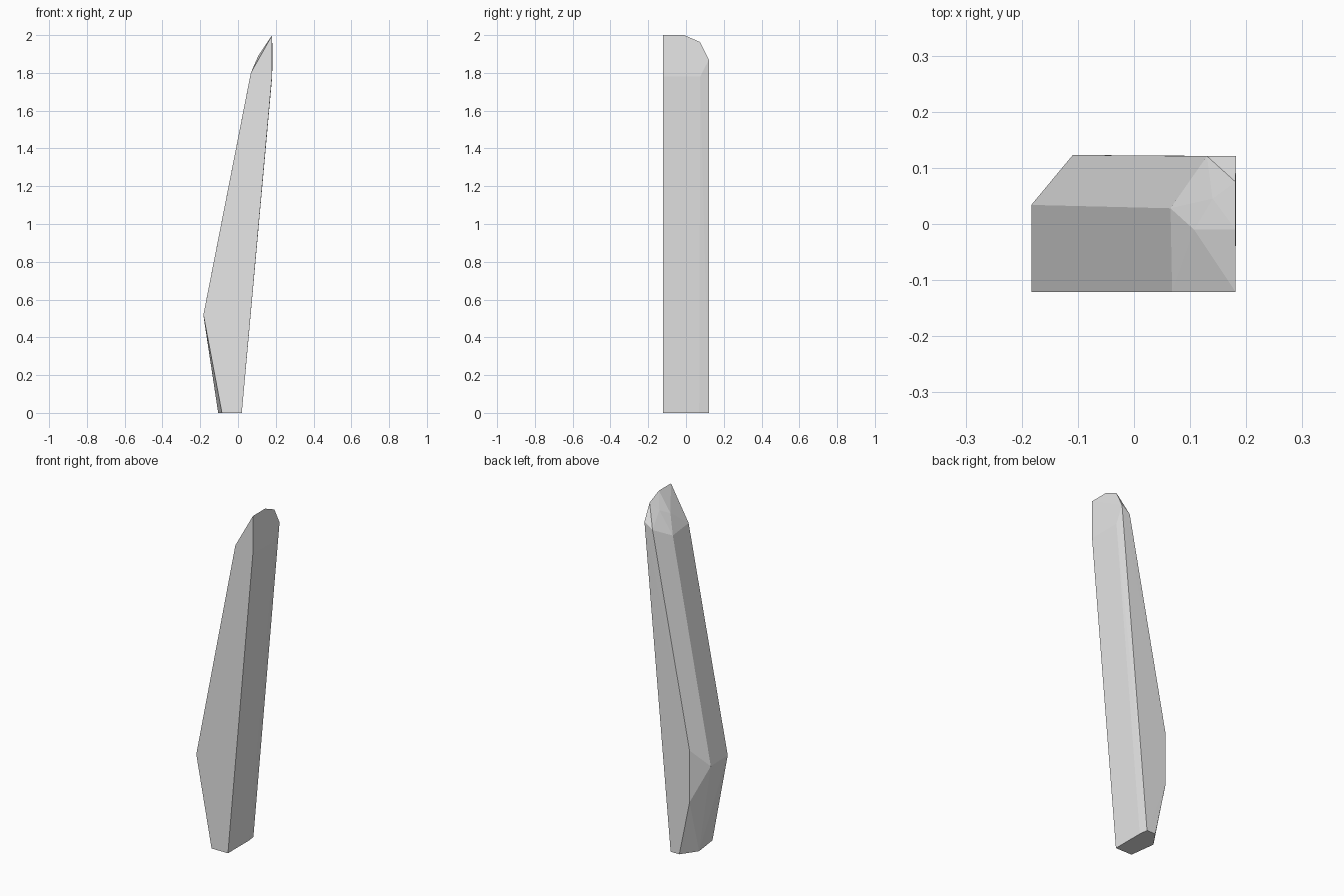
import bpy
import bmesh

# Remove the default cube only
default_cube = bpy.data.objects.get("Cube")
if default_cube:
    bpy.data.objects.remove(default_cube, do_unlink=True)


def flat_material(name, value):
    """Make a plain grey material for viewport and render."""
    material = bpy.data.materials.new(name)
    material.use_nodes = True
    colour = (value, value, value, 1.0)
    material.diffuse_color = colour
    for node in material.node_tree.nodes:
        if node.type == "BSDF_PRINCIPLED":
            node.inputs["Base Color"].default_value = colour
    return material


def faceted_solid(name, sections, material):
    """Wrap the corner points of all sections in one flat-faceted convex solid."""
    mesh = bpy.data.meshes.new(name)
    bm = bmesh.new()
    for corners in sections.values():
        for corner in corners:
            bm.verts.new(corner)
    result = bmesh.ops.convex_hull(bm, input=bm.verts[:])
    unused = set(result["geom_interior"]) | set(result["geom_unused"])
    loose = [item for item in unused if isinstance(item, bmesh.types.BMVert)]
    bmesh.ops.delete(bm, geom=loose, context="VERTS")
    # Merge coplanar triangles into clean facets
    bmesh.ops.dissolve_limit(bm, angle_limit=0.01, verts=bm.verts[:], edges=bm.edges[:])
    bmesh.ops.recalc_face_normals(bm, faces=bm.faces[:])
    for face in bm.faces:
        face.smooth = False
    bm.to_mesh(mesh)
    bm.free()
    mesh.materials.append(material)
    solid = bpy.data.objects.new(name, mesh)
    bpy.context.scene.collection.objects.link(solid)
    return solid


front = -0.121
back = 0.121

# Corners of the leaning stone, grouped from the foot to the tip
stone_sections = {
    "foot": [
        (-0.085, front, 0), (0.02, front, 0), (0.02, 0.07, 0),
        (0.014, back, 0), (-0.042, back, 0), (-0.105, 0.03, 0),
    ],
    "bulge": [
        (-0.183, front, 0.52), (-0.183, 0.034, 0.515),
        (-0.109, 0.123, 0.32), (-0.109, 0.123, 0.62),
    ],
    "shoulder": [
        (0.068, front, 1.8), (0.065, 0.028, 1.785), (0.13, back, 1.835),
        (0.18, front, 1.78), (0.181, 0.075, 1.78), (0.182, back, 1.87),
    ],
    "tip": [
        (0.107, -0.01, 1.89), (0.14, 0.045, 1.918),
        (0.181, 0.075, 1.963), (0.181, -0.01, 2), (0.181, front, 2),
    ],
}

grey_stone = flat_material("grey stone", 0.8)
faceted_solid("standing_stone", stone_sections, grey_stone)
